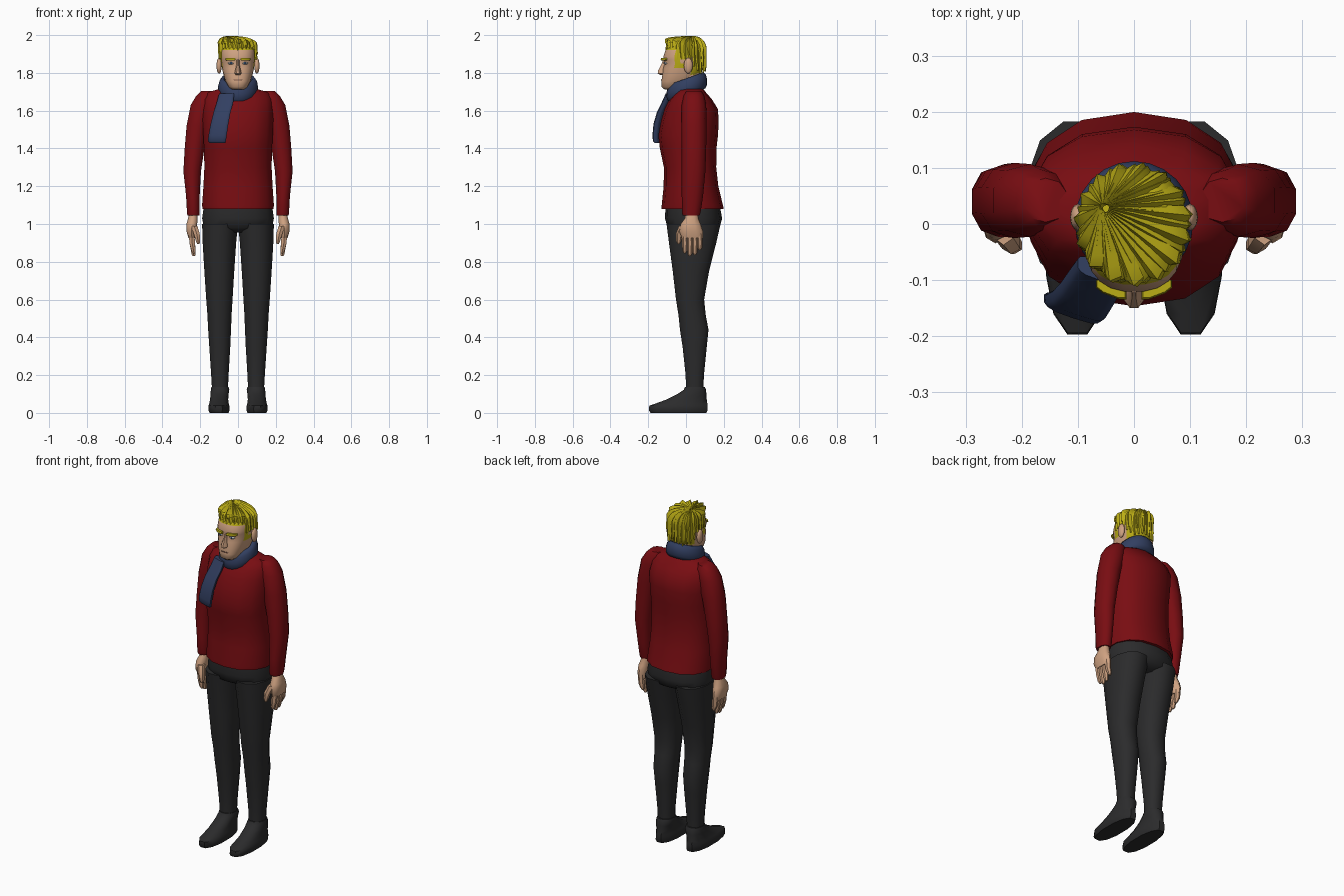
import bpy, bmesh, math, random
from mathutils import Vector

random.seed(4)


def mat(name, r, g, b):
    m = bpy.data.materials.new(name)
    m.diffuse_color = (r, g, b, 1)
    return m


SKIN = mat("skin", 0.62, 0.36, 0.22)
HAIR = mat("blond_hair", 0.50, 0.42, 0.008)
RED = mat("red_wool", 0.19, 0.004, 0.006)
BLACK = mat("black_cloth", 0.024, 0.024, 0.025)
NAVY = mat("navy_scarf", 0.032, 0.05, 0.12)
LIP = mat("lip", 0.25, 0.12, 0.08)
WHITE = mat("eye_white", 0.7, 0.7, 0.7)
BLUE = mat("iris_blue", 0.03, 0.08, 0.2)


def finish(name, bm, *mats, angle=50):
    bmesh.ops.recalc_face_normals(bm, faces=bm.faces)
    me = bpy.data.meshes.new(name)
    bm.to_mesh(me)
    bm.free()
    for m in mats:
        me.materials.append(m)
    me.polygons.foreach_set("use_smooth", [True] * len(me.polygons))
    me.set_sharp_from_angle(angle=math.radians(angle))
    ob = bpy.data.objects.new(name, me)
    bpy.context.collection.objects.link(ob)
    return ob


def skin_rings(bm, rings, closed=False):
    """Bridge equal-length vertex rings; cap the ends unless closed."""
    n = len(rings[0])
    pairs = list(zip(rings, rings[1:])) + ([(rings[-1], rings[0])] if closed else [])
    for a, b in pairs:
        for i in range(n):
            bm.faces.new((a[i], a[(i + 1) % n], b[(i + 1) % n], b[i]))
    if not closed:
        bm.faces.new(rings[0])
        bm.faces.new(rings[-1])


def loft(name, rows, *mats, n=12, p=2.4, s=1, skew=0, angle=50):
    """Stack of rounded sections; each row is z, x0, x1, y0, y1. s=-1 mirrors."""
    bm = bmesh.new()
    rings = []
    for z, x0, x1, y0, y1 in rows:
        cx, rx, cy, ry = (x0 + x1) / 2, (x1 - x0) / 2, (y0 + y1) / 2, (y1 - y0) / 2
        ring = []
        for i in range(n):
            a = 2 * math.pi * (i + 0.5) / n
            c, d = math.cos(a), math.sin(a)
            dx = rx * math.copysign(abs(c) ** (2 / p), c)
            dy = ry * math.copysign(abs(d) ** (2 / p), d) / math.cos(math.pi / n) ** (2 / p)
            ring.append(bm.verts.new((s * (cx + dx / math.cos(math.pi / n) ** (2 / p)),
                                      cy + dy + skew * dx, z)))
        rings.append(ring)
    skin_rings(bm, rings)
    return finish(name, bm, *mats, angle=angle)


def ball(name, loc, size, m):
    bm = bmesh.new()
    bmesh.ops.create_uvsphere(bm, u_segments=12, v_segments=8, radius=1)
    for v in bm.verts:
        v.co = Vector(loc) + Vector(v.co[i] * size[i] for i in range(3))
    return finish(name, bm, m)


def sym(rows):
    return [(z, -w, w, y0, y1) for z, w, y0, y1 in rows]


# Sweater body
loft("sweater_body", sym([
    (1.08, .188, -.125, .196), (1.10, .19, -.125, .192), (1.2, .183, -.115, .168),
    (1.3, .178, -.114, .157), (1.4, .18, -.135, .158), (1.47, .184, -.143, .166),
    (1.55, .187, -.128, .17), (1.61, .187, -.11, .165), (1.66, .182, -.085, .135),
    (1.695, .165, -.055, .105), (1.715, .10, -.05, .09)]), RED, n=14, p=2.3)

# Hips
loft("trouser_hips", sym([
    (.955, .10, -.05, .13), (.98, .18, -.095, .175), (1.03, .19, -.108, .188),
    (1.1, .18, -.105, .175)]), BLACK, n=14, p=2.3)

for s, side in ((1, "left"), (-1, "right")):
    # Sleeve
    loft(side + "_sleeve", [
        (1.045, .205, .268, -.015, .07), (1.06, .203, .27, -.02, .075),
        (1.15, .203, .275, -.02, .088), (1.28, .196, .289, -.02, .1),
        (1.4, .178, .282, -.02, .104), (1.52, .155, .272, -.022, .106),
        (1.63, .12, .25, -.02, .104), (1.68, .115, .22, -.01, .095),
        (1.705, .12, .195, .005, .08)], RED, s=s, n=10, p=2.2)
    # Hand with four fingers and a thumb
    loft(side + "_palm", [
        (.925, .226, .262, -.02, .088), (.96, .222, .272, -.032, .088),
        (1.0, .216, .273, -.026, .076), (1.03, .214, .264, -.005, .064),
        (1.06, .216, .258, 0, .062)], SKIN, s=s, n=10)
    for i, tip in enumerate((.845, .83, .836, .862)):
        y = -.006 + i * .0265
        loft(f"{side}_finger_{i + 1}", [
            (tip, .227, .24, y - .005, y + .005), (tip + .012, .224, .246, y - .011, y + .011),
            (.895, .228, .256, y - .013, y + .013), (.95, .23, .262, y - .013, y + .012)],
            SKIN, s=s, n=6, p=2)
    loft(side + "_thumb", [
        (.895, .204, .217, -.045, -.032), (.91, .2, .223, -.051, -.026),
        (.95, .203, .235, -.051, -.018), (.99, .215, .25, -.034, .01)], SKIN, s=s, n=6, p=2)
    # Trouser leg
    loft(side + "_trouser_leg", [
        (.13, .053, .138, 0, .092), (.2, .05, .142, -.002, .095), (.35, .041, .152, -.018, .11),
        (.44, .037, .158, -.032, .119), (.52, .034, .162, -.04, .104),
        (.6, .029, .168, -.053, .096), (.75, .02, .178, -.07, .122),
        (.9, .01, .187, -.09, .16), (1.0, 0, .19, -.103, .183)], BLACK, s=s, n=12, p=2.3)
    # Shoe
    loft(side + "_shoe", [
        (0, .05, .15, -.188, .108), (.015, .045, .157, -.197, .115),
        (.038, .046, .156, -.194, .115), (.05, .049, .152, -.16, .113),
        (.07, .052, .148, -.105, .11), (.1, .05, .145, -.045, .108),
        (.122, .046, .144, -.012, .106), (.138, .05, .141, -.005, .1)], BLACK, s=s, n=12, p=2.3)
    # Ear, eye and brow
    ball(side + "_ear", (s * .1, .012, 1.838), (.014, .024, .042), SKIN)
    ball(side + "_eye", (s * .036, -.104, 1.851), (.017, .013, .007), WHITE)
    ball(side + "_iris", (s * .036, -.1145, 1.852), (.006, .004, .006), BLUE)
    loft(side + "_brow", [
        (1.866, .016, .062, -.127, -.105), (1.872, .013, .068, -.129, -.105),
        (1.88, .016, .066, -.126, -.105)], HAIR, s=s, n=8, p=3, skew=.4)

# Head, with the scalp coloured as hair
head = loft("head", sym([
    (1.712, .034, -.113, -.03), (1.725, .05, -.129, 0), (1.755, .066, -.13, .04),
    (1.79, .077, -.125, .075), (1.825, .085, -.12, .09), (1.85, .088, -.113, .095),
    (1.87, .09, -.119, .098), (1.885, .09, -.12, .098), (1.92, .09, -.108, .098),
    (1.95, .078, -.09, .085), (1.97, .06, -.065, .065), (1.98, .03, -.03, .04)]),
    SKIN, HAIR, n=24, p=2.5)
for f in head.data.polygons:
    y, z = f.center.y, f.center.z
    line = 1.92 if y < -.055 else 1.835 if y < -.01 else 1.88 if y < .03 else 1.785
    f.material_index = int(z > line)

loft("neck", sym([(1.66, .075, -.06, .08), (1.8, .068, -.06, .08)]), SKIN)
loft("nose", sym([(1.79, .012, -.138, -.1), (1.797, .018, -.15, -.1),
                  (1.812, .015, -.148, -.1), (1.845, .008, -.13, -.1),
                  (1.87, .008, -.122, -.1)]), SKIN, n=8, p=2)
loft("mouth", sym([(1.76, .027, -.132, -.1), (1.766, .03, -.132, -.1)]), LIP, n=12, p=2.2)

# Scarf loop: tilted band round the neck
bm = bmesh.new()
rings = []
for i in range(24):
    a = 2 * math.pi * i / 24
    ring = []
    for k in range(10):
        b = 2 * math.pi * k / 10
        h = .047 * math.sin(b)
        r = .087 + .021 * math.cos(b) - .12 * h * (1 if math.sin(a) > 0 else .3)
        y = r * math.sin(a)
        ring.append(bm.verts.new((r * .98 * math.cos(a), y + .004, 1.727 + .36 * y + h)))
    rings.append(ring)
skin_rings(bm, rings, closed=True)
finish("scarf_loop", bm, NAVY, angle=60)

# Scarf tail hanging over the chest
loft("scarf_tail", [
    (1.43, -.152, -.067, -.158, -.135), (1.44, -.16, -.064, -.165, -.132),
    (1.47, -.156, -.06, -.168, -.132), (1.53, -.145, -.051, -.163, -.125),
    (1.59, -.13, -.04, -.146, -.108), (1.64, -.114, -.026, -.122, -.085),
    (1.69, -.1, -.02, -.1, -.065)], NAVY, n=14, p=3.5, skew=-.33)


# Hair strands fanning from the crown to the hairline
def strand(bm, ang, lift, grow, half):
    c, d = math.cos(ang), math.sin(ang)
    end_z = (1.912 - .01 * c if d < -.55 else 1.865 if d < 0 else
             1.875 - .075 * min(1, d * 1.3)) + lift
    end = Vector((.1 * c * grow, (.104 if d > 0 else .106) * d * grow))
    crown = Vector((-.05, .028)) + Vector((c, d)) * .008
    pts = []
    for k in range(9):
        t = (k / 8) ** .85 * math.pi / 2
        q = crown + (end - crown) * math.sin(t)
        pts.append(Vector((q.x, q.y, end_z + (1.987 - end_z) * max(0, math.cos(t)) ** .45)))
    rings = []
    for k, pt in enumerate(pts):
        out = (pt - Vector((0, 0, 1.86))).normalized()
        tan = (pts[min(k + 1, 8)] - pts[max(k - 1, 0)]).normalized()
        across = tan.cross(out).normalized()
        u = k / 8
        w = half * (.35 + .65 * math.sin(min(1, u * 1.4) * math.pi / 2)) * (1 if u < .8 else 1.0 - (u - .8) * 3.8)
        ridge = .009 * (1 if u < .85 else .3)
        rings.append([bm.verts.new(pt - across * w - out * .006),
                      bm.verts.new(pt + across * w * .3 + out * ridge),
                      bm.verts.new(pt + across * w - out * .006)])
    skin_rings(bm, rings)


bm = bmesh.new()
for i in range(28):
    strand(bm, 2 * math.pi * i / 28, random.uniform(-.006, .012), 1, .017)
for i in range(15):
    strand(bm, 2 * math.pi * (i + .4) / 15, random.uniform(.025, .05), 1.04, .015)
for v in bm.verts:
    v.co.z = min(v.co.z, 2.0)
finish("hair_strands", bm, HAIR, angle=25)
